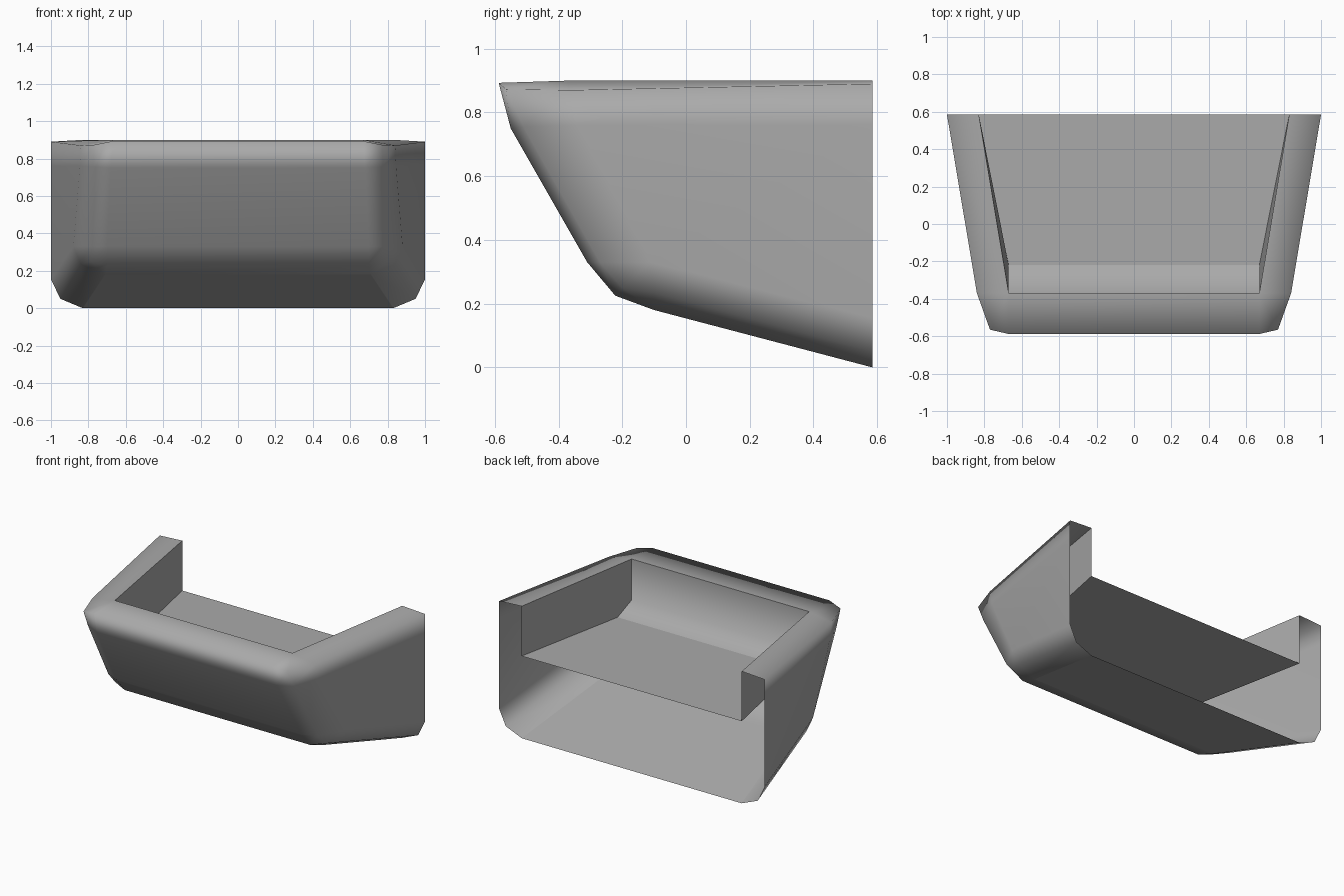
import bpy
import bmesh
from mathutils import Vector

BACK = 0.585      # y of the open rear edge
RIM_Z = 0.9       # height of the inner rim edge
FLOOR_Z = 0.56    # height of the tray floor

old = bpy.data.objects.get("Cube")
if old:
    bpy.data.objects.remove(old, do_unlink=True)

grey = bpy.data.materials.new("plain_grey")
grey.use_nodes = True
grey_value = (0.4, 0.4, 0.4, 1)
grey.diffuse_color = grey_value
grey.node_tree.nodes["Principled BSDF"].inputs["Base Color"].default_value = grey_value


def mirrored(half):
    """Continue a left half-row across to the right side."""
    return half + [Vector((-p.x, p.y, p.z)) for p in reversed(half)]


def add_part(name, faces, smooth):
    """Create a sheet object from polygons given as lists of points."""
    bm = bmesh.new()
    for points in faces:
        bm.faces.new([bm.verts.new(p) for p in points])
    bmesh.ops.remove_doubles(bm, verts=bm.verts, dist=0.0005)
    bmesh.ops.dissolve_degenerate(bm, edges=bm.edges, dist=0.0005)
    for face in bm.faces:
        face.smooth = smooth
    mesh = bpy.data.meshes.new(name)
    bm.to_mesh(mesh)
    bm.free()
    mesh.materials.append(grey)
    part = bpy.data.objects.new(name, mesh)
    bpy.context.collection.objects.link(part)
    return part


def loft(rows):
    """Quads between successive rows of points."""
    faces = []
    for upper, lower in zip(rows, rows[1:]):
        for i in range(len(upper) - 1):
            faces.append([upper[i], lower[i], lower[i + 1], upper[i + 1]])
    return faces


def row(rear, side, corner, front):
    """Half-row running from the open rear, round the corner to the front."""
    x, z = rear
    return mirrored([Vector((x, BACK, z)), Vector(side), Vector(corner), Vector(front)])


# Key points shared by the rim and the tray
rim_corner = Vector((0.67, -0.37, RIM_Z))
rim_rear = Vector((0.83, BACK, RIM_Z))
keel = Vector((0.71, -0.1, 0.18))

# Outer shell: rim, soft shoulder, sloping front, rounded lower edge, underside
shell_rows = [
    row((rim_rear.x, RIM_Z), rim_corner, rim_corner, rim_corner),
    row((1, 0.89), (0.84, -0.37, 0.87), (0.77, -0.565, 0.873), (0.67, -0.588, 0.893)),
    row((1, 0.76), (0.845, -0.34, 0.76), (0.775, -0.51, 0.755), (0.68, -0.55, 0.75)),
    row((1, 0.155), (0.88, -0.11, 0.33), (0.79, -0.27, 0.33), (0.7, -0.31, 0.33)),
    row((0.95, 0.05), (0.84, -0.1, 0.235), (0.79, -0.2, 0.25), (0.7, -0.222, 0.225)),
    row((0.83, 0), keel, keel, keel),
]
underside = mirrored([Vector((0.83, BACK, 0)), keel])
shell = add_part("outer_shell", loft(shell_rows) + [underside], True)
weighted = shell.modifiers.new("even_shading", "WEIGHTED_NORMAL")
weighted.keep_sharp = True

# Inner tray: front wall with a sloped foot, flat floor and two side walls
foot_top = Vector((rim_corner.x, rim_corner.y, 0.62))
foot = Vector((rim_corner.x, -0.22, FLOOR_Z))
floor_rear = Vector((rim_rear.x, BACK, FLOOR_Z))

add_part("tray_front_wall", loft([mirrored([p]) for p in (foot, foot_top, rim_corner)]), True)
add_part("tray_floor", [mirrored([floor_rear, foot])[::-1]], False)

left_wall = [rim_rear, rim_corner, foot_top, foot, floor_rear]
right_wall = [Vector((-p.x, p.y, p.z)) for p in reversed(left_wall)]
add_part("tray_side_walls", [left_wall, right_wall], False)
